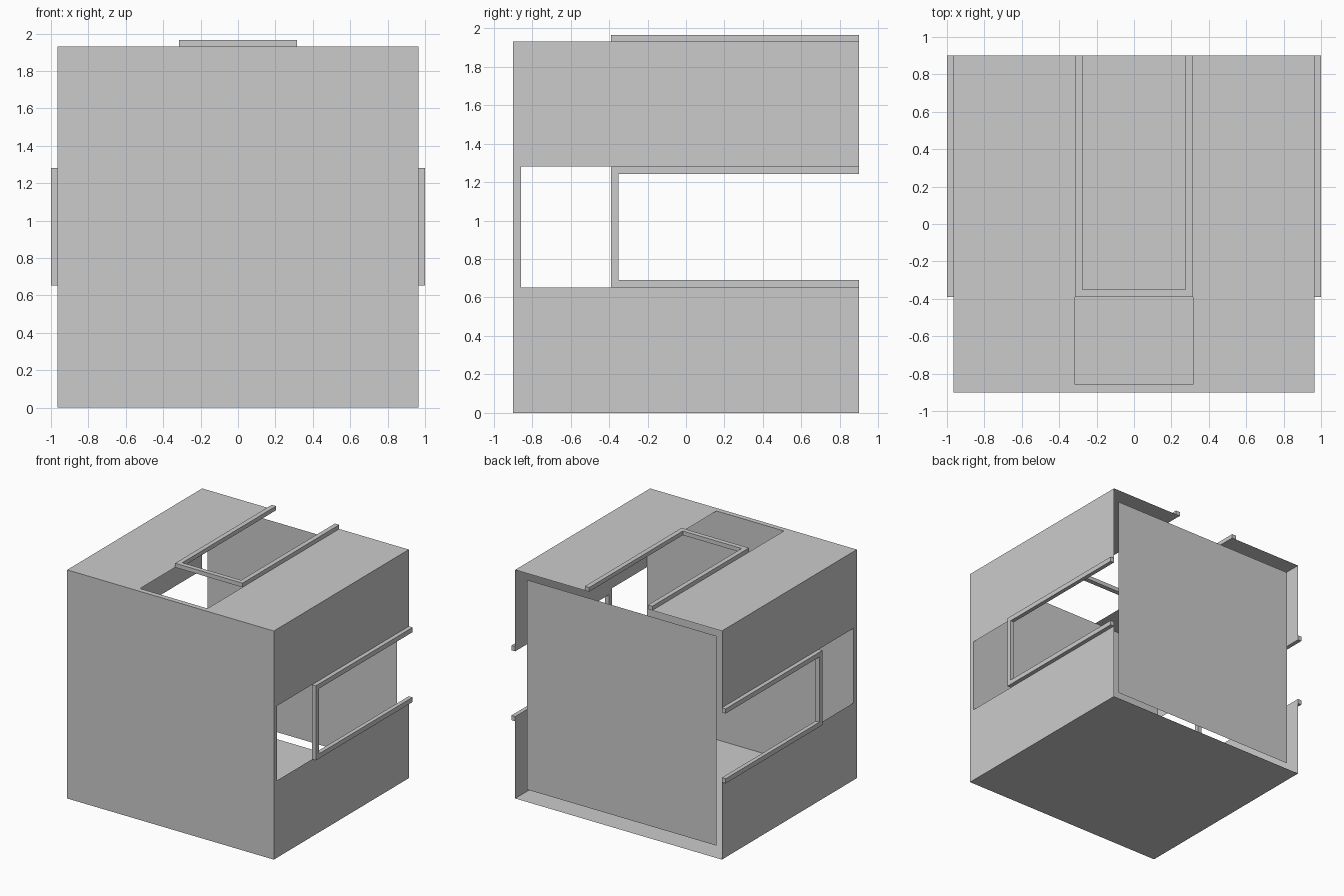
import bpy, bmesh

if "Cube" in bpy.data.objects:
    bpy.data.objects.remove(bpy.data.objects["Cube"])

W, D, H = 0.965, 0.90, 1.93      # half width, half depth, height
S = 0.315                        # half width of every slot
ZC = 0.967                       # slot centre height
T, OUT = 0.04, 0.035             # rail width and how far it stands out


def make(name, build):
    bm = bmesh.new()
    build(bm)
    me = bpy.data.meshes.new(name)
    bm.to_mesh(me)
    bm.free()
    ob = bpy.data.objects.new(name, me)
    bpy.context.collection.objects.link(ob)
    return ob


def sheet(name, pts):
    make(name, lambda bm: bm.faces.new([bm.verts.new(p) for p in pts]))


def box(name, lo, hi):
    def build(bm):
        bmesh.ops.create_cube(bm, size=1)
        for v in bm.verts:
            v.co = [(a + b) / 2 + c * (b - a) for a, b, c in zip(lo, hi, v.co)]
    make(name, build)


# front slab and closed bottom
box("front_wall", (-W, -D, 0), (W, -0.857, H))
sheet("bottom", [(-W, -D, 0), (-W, D, 0), (W, D, 0), (W, -D, 0)])

# recessed back panel, floating inside the open back
P, Y = 0.885, 0.86
sheet("back_panel", [(P, Y, ZC - P), (-P, Y, ZC - P), (-P, Y, ZC + P), (P, Y, ZC + P)])

# thin side and top walls, split by the slots
for s, side in ((-1, "left"), (1, "right")):
    for z0, z1, lvl in ((0, ZC - S, "lower"), (ZC + S, H, "upper")):
        pts = [(s * W, -D, z0), (s * W, D, z0), (s * W, D, z1), (s * W, -D, z1)]
        sheet(f"{side}_{lvl}_wall", pts[::s])
    pts = [(s * S, -D, H), (s * W, -D, H), (s * W, D, H), (s * S, D, H)]
    sheet(f"top_{side}_wall", pts[::s])


# U-shaped rail frame, given in (across, along, outward) and mapped to each slot
def frame(name, place):
    bars = (("rail_a", (-S, -0.39), (-S + T, D)),
            ("rail_b", (S - T, -0.39), (S, D)),
            ("crossbar", (-S + T, -0.39), (S - T, -0.35)))
    for part, (a0, y0), (a1, y1) in bars:
        p, q = place(a0, y0, 0), place(a1, y1, OUT)
        box(f"{name}_{part}", [min(c) for c in zip(p, q)], [max(c) for c in zip(p, q)])


frame("top_frame", lambda a, y, o: (a, y, H + o))
frame("right_frame", lambda a, y, o: (W + o, y, ZC + a))
frame("left_frame", lambda a, y, o: (-W - o, y, ZC + a))
